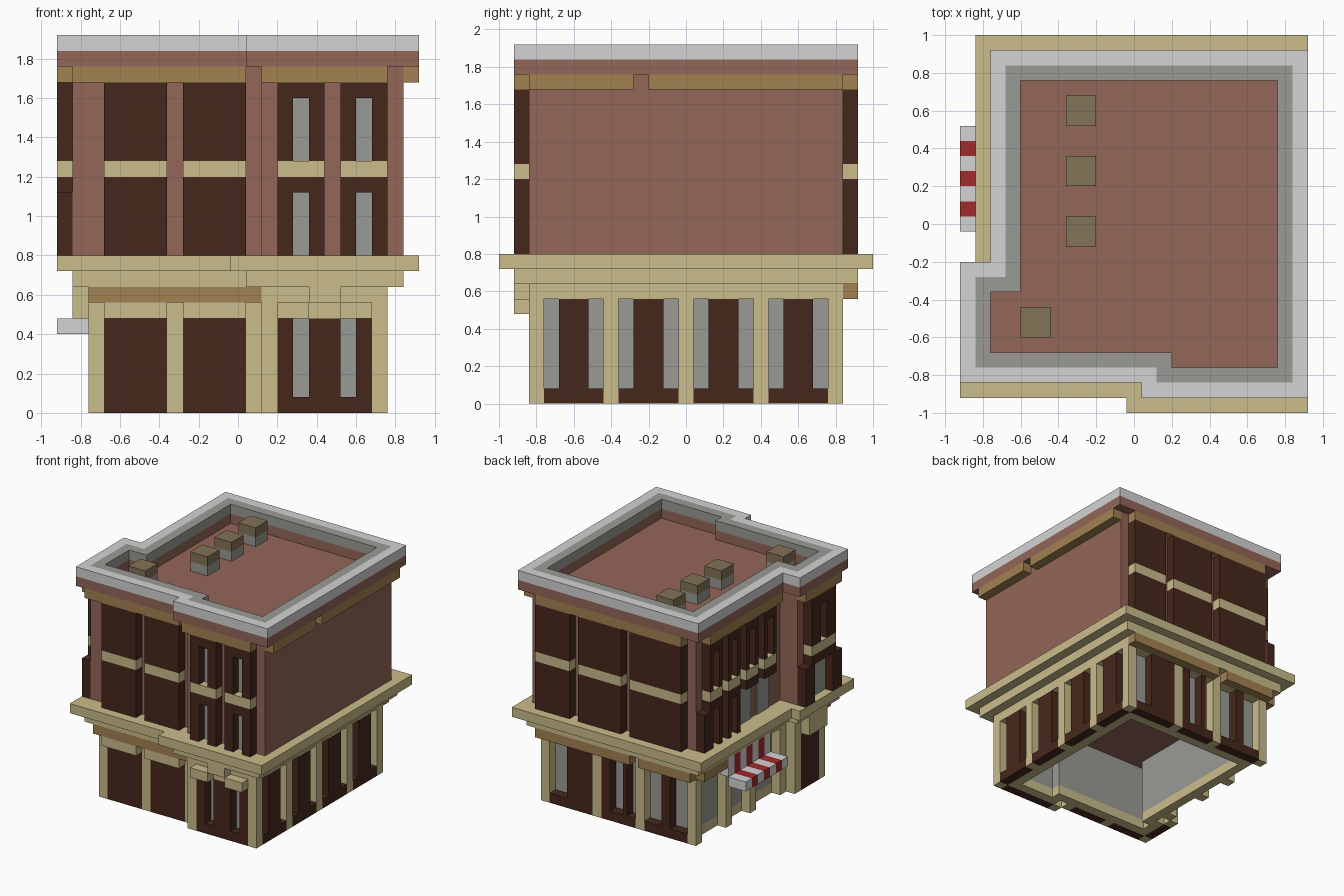
import bpy, bmesh

cube = bpy.data.objects.get("Cube")
if cube:
    bpy.data.objects.remove(cube, do_unlink=True)


def material(name, r, g, b):
    lin = [((c / 255 + 0.055) / 1.055) ** 2.4 for c in (r, g, b)]
    m = bpy.data.materials.new(name)
    m.use_nodes = True
    m.diffuse_color = (*lin, 1)
    m.node_tree.nodes["Principled BSDF"].inputs["Base Color"].default_value = (*lin, 1)
    return m


brick = material("brick", 148, 102, 88)
tan = material("tan_stone", 202, 188, 139)
gold = material("ochre_trim", 162, 130, 82)
dark = material("dark_brown", 70, 39, 28)
light = material("light_grey", 212, 212, 212)
grey = material("window_grey", 154, 154, 149)
olive = material("olive", 130, 115, 86)
red = material("awning_red", 161, 41, 42)


def finish(name, bm, mat):
    bmesh.ops.recalc_face_normals(bm, faces=bm.faces)
    me = bpy.data.meshes.new(name)
    bm.to_mesh(me)
    bm.free()
    me.materials.append(mat)
    ob = bpy.data.objects.new(name, me)
    bpy.context.collection.objects.link(ob)


def footprint(p, d):
    """Stepped outline grown outward by d."""
    l2, l1, r, f, f2, b, jx, jy = p
    l2, l1, r, f, f2, b, jx, jy = l2 - d, l1 - d, r + d, f - d, f2 - d, b + d, jx - d, jy + d
    return [(l2, f2), (jx, f2), (jx, f), (r, f), (r, b), (l1, b), (l1, jy), (l2, jy)]


def slab(name, plan, d, z0, z1, mat):
    bm = bmesh.new()
    pts = footprint(plan, d)
    lo = [bm.verts.new((x, y, z0)) for x, y in pts]
    hi = [bm.verts.new((x, y, z1)) for x, y in pts]
    bm.faces.new(lo)
    bm.faces.new(hi)
    for i in range(len(pts)):
        j = (i + 1) % len(pts)
        bm.faces.new((lo[i], lo[j], hi[j], hi[i]))
    finish(name, bm, mat)


def ring(name, plan, d_out, d_in, z0, z1, mat):
    bm = bmesh.new()
    loops = [[bm.verts.new((x, y, z)) for x, y in footprint(plan, d)]
             for d, z in ((d_out, z0), (d_out, z1), (d_in, z1), (d_in, z0))]
    for k in range(4):
        a, b = loops[k], loops[(k + 1) % 4]
        for i in range(len(a)):
            j = (i + 1) % len(a)
            bm.faces.new((a[i], a[j], b[j], b[i]))
    finish(name, bm, mat)


def box(name, x0, x1, y0, y1, z0, z1, mat):
    bm = bmesh.new()
    bmesh.ops.create_cube(bm, size=1)
    for v in bm.verts:
        v.co = (x1 if v.co.x > 0 else x0, y1 if v.co.y > 0 else y0, z1 if v.co.z > 0 else z0)
    finish(name, bm, mat)


def on_wall(name, wall, a0, a1, z0, z1, d0, d1, mat):
    """Box on a wall (axis, plane, outward sign), from depth d0 to d1."""
    axis, plane, s = wall
    e0, e1 = sorted((plane + s * d0, plane + s * d1))
    if axis == "x":
        box(name, a0, a1, e0, e1, z0, z1, mat)
    else:
        box(name, e0, e1, a0, a1, z0, z1, mat)


STEP = 0.08
# left outer, left inner, right, front, front inner, back, jog x, jog y
GROUND = (-0.76, -0.68, 0.76, -0.84, -0.76, 0.84, 0.12, -0.36)
UPPER = (-0.84, -0.68, 0.84, -0.84, -0.76, 0.84, 0.12, -0.28)


def walls(p):
    return {"left_outer": ("y", p[0], -1), "left": ("y", p[1], -1), "right": ("y", p[2], 1),
            "front": ("x", p[3], -1), "front_inner": ("x", p[4], -1), "back": ("x", p[5], 1)}


gw, uw = walls(GROUND), walls(UPPER)

# Ground floor shell, ceiling and cornice
slab("ground_lintel", GROUND, 0, 0.56, 0.64, tan)
slab("cornice_lower", GROUND, STEP, 0.64, 0.72, tan)
slab("cornice_ledge", GROUND, 2 * STEP, 0.72, 0.80, tan)
ring("shop_glass", GROUND, -STEP, -0.16, 0.08, 0.56, grey)
ring("shop_plinth", GROUND, -STEP, -0.16, 0, 0.08, tan)
slab("shop_ceiling", GROUND, -0.16, 0.553, 0.561, brick)

# Ground floor pillars: start of each, all one step wide
pillars = {"right": (-0.84, -0.44, -0.04, 0.36, 0.76),
           "back": (-0.68, -0.20, 0.20, 0.68),
           "front": (0.12, 0.68),
           "front_inner": (-0.76, -0.36, 0.04),
           "left": (-0.36, 0.04, 0.36, 0.76),
           "left_outer": (-0.76, -0.44)}
for side, starts in pillars.items():
    for a in starts:
        on_wall("pillar_" + side, gw[side], a, a + STEP, 0, 0.56, -STEP, 0, tan)

# Ground floor sills and dark panels; glass shows in the gaps
panels = {"right": [(a, a + 0.32, [(a + 0.08, a + 0.24)]) for a in (-0.76, -0.36, 0.04, 0.44)],
          "back": [(0.28, 0.68, [(0.28, 0.52)]),
                   (-0.12, 0.20, [(-0.04, 0.0), (0.12, 0.20)]),
                   (-0.60, -0.20, [(-0.44, -0.36)])],
          "front": [(0.20, 0.68, [(0.20, 0.28), (0.36, 0.52), (0.60, 0.68)])],
          "front_inner": [(a, a + 0.32, [(a, a + 0.32)]) for a in (-0.68, -0.28)],
          "left_outer": [(-0.68, -0.44, [(-0.68, -0.44)])]}
for side, bays in panels.items():
    for a0, a1, parts in bays:
        on_wall("sill_" + side, gw[side], a0, a1, 0, 0.08, -STEP, 0, dark)
        for p0, p1 in parts:
            on_wall("panel_" + side, gw[side], p0, p1, 0.08, 0.56, -STEP, 0, dark)

# Window hoods and centre bracket
on_wall("front_header", gw["front"], 0.20, 0.68, 0.48, 0.56, -STEP, 0.002, tan)
on_wall("front_bracket", gw["front"], 0.36, 0.52, 0.56, 0.64, 0, STEP, tan)
for a in (0.20, 0.52):
    on_wall("front_hood", gw["front"], a, a + 0.16, 0.48, 0.56, 0, STEP, tan)
for a in (-0.68, -0.28):
    on_wall("front_inner_hood", gw["front_inner"], a, a + 0.32, 0.48, 0.56, 0, STEP, tan)
on_wall("left_hood", gw["left_outer"], -0.68, -0.44, 0.48, 0.64, 0, STEP, tan)

# Ochre trim below the cornice
for side, a0, a1 in (("front_inner", -0.76, 0.12), ("back", -0.68, -0.20), ("back", -0.12, 0.76),
                     ("left", 0.52, 0.84)):
    on_wall("lower_trim", gw[side], a0, a1, 0.56, 0.64, 0, STEP, gold)

# Striped awning: flat canopy with an upright behind it
for i in range(7):
    y = -0.04 + i * STEP
    mat = red if i % 2 else light
    box("awning_canopy", -0.92, -0.76, y, y + STEP, 0.40, 0.48, mat)
    box("awning_upright", -0.76, -0.68, y, y + STEP, 0.48, 0.64, mat)

# Upper storeys, roof and parapet
slab("upper_body", UPPER, 0, 0.80, 1.76, brick)
ring("parapet_brick", UPPER, STEP, -STEP, 1.76, 1.84, brick)
ring("parapet_cap", UPPER, STEP, 0, 1.84, 1.92, light)
ring("parapet_inner", UPPER, 0, -STEP, 1.84, 1.92, grey)


def upper_bay(side, a0, a1, widths):
    """Projecting two-storey bay; widths gives the lower and upper window."""
    w = uw[side]
    on_wall("bay_band", w, a0, a1, 1.20, 1.28, 0, STEP, tan)
    for z0, z1, glass in ((0.80, 1.20, widths[0]), (1.28, 1.68, widths[1])):
        if not glass:
            on_wall("bay_panel", w, a0, a1, z0, z1, 0, STEP, dark)
            continue
        g0 = (a0 + a1) / 2 - glass / 2
        g1 = g0 + glass
        if g0 - a0 > 0.01:
            on_wall("bay_frame", w, a0, g0, z0, z1, 0, STEP, dark)
            on_wall("bay_frame", w, g1, a1, z0, z1, 0, STEP, dark)
        on_wall("bay_header", w, g0, g1, z0 + 0.32, z1, 0, STEP, dark)
        on_wall("bay_glass", w, g0, g1, z0, z0 + 0.32, 0, 0.008, grey)


for a in (0.20, 0.52):
    upper_bay("front", a, a + 0.24, (STEP, STEP))
for a in (-0.68, -0.28):
    upper_bay("front_inner", a, a + 0.32, (0, 0))
for a0, a1 in ((0.44, 0.76), (-0.04, 0.36), (-0.60, -0.12)):
    upper_bay("back", a0, a1, (0, 0))
for i in range(4):
    a = -0.12 + i * 0.24
    upper_bay("left", a, a + 0.16, (0.16 if i < 2 else STEP, STEP))
upper_bay("left_outer", -0.68, -0.36, (0.24, STEP))

# Low dark blocks beside the left windows
for side, a in (("left", 0.76), ("left_outer", -0.76), ("left_outer", -0.36)):
    on_wall("window_block", uw[side], a, a + STEP, 0.80, 1.12, 0, STEP, dark)

# Ochre trim below the parapet
for side, a0, a1 in (("front", 0.12, 0.76), ("front_inner", -0.84, 0.04), ("back", -0.60, 0.76),
                     ("right", -0.84, -0.28), ("right", -0.20, 0.84),
                     ("left", -0.20, 0.76), ("left_outer", -0.76, -0.28)):
    on_wall("upper_trim", uw[side], a0, a1, 1.68, 1.76, 0, STEP, gold)

# Roof vents
for x, y in ((-0.36, 0.52), (-0.36, 0.20), (-0.36, -0.12), (-0.60, -0.60)):
    box("vent_base", x, x + 0.16, y, y + 0.16, 1.76, 1.84, grey)
    box("vent_cap", x, x + 0.16, y, y + 0.16, 1.84, 1.92, olive)
